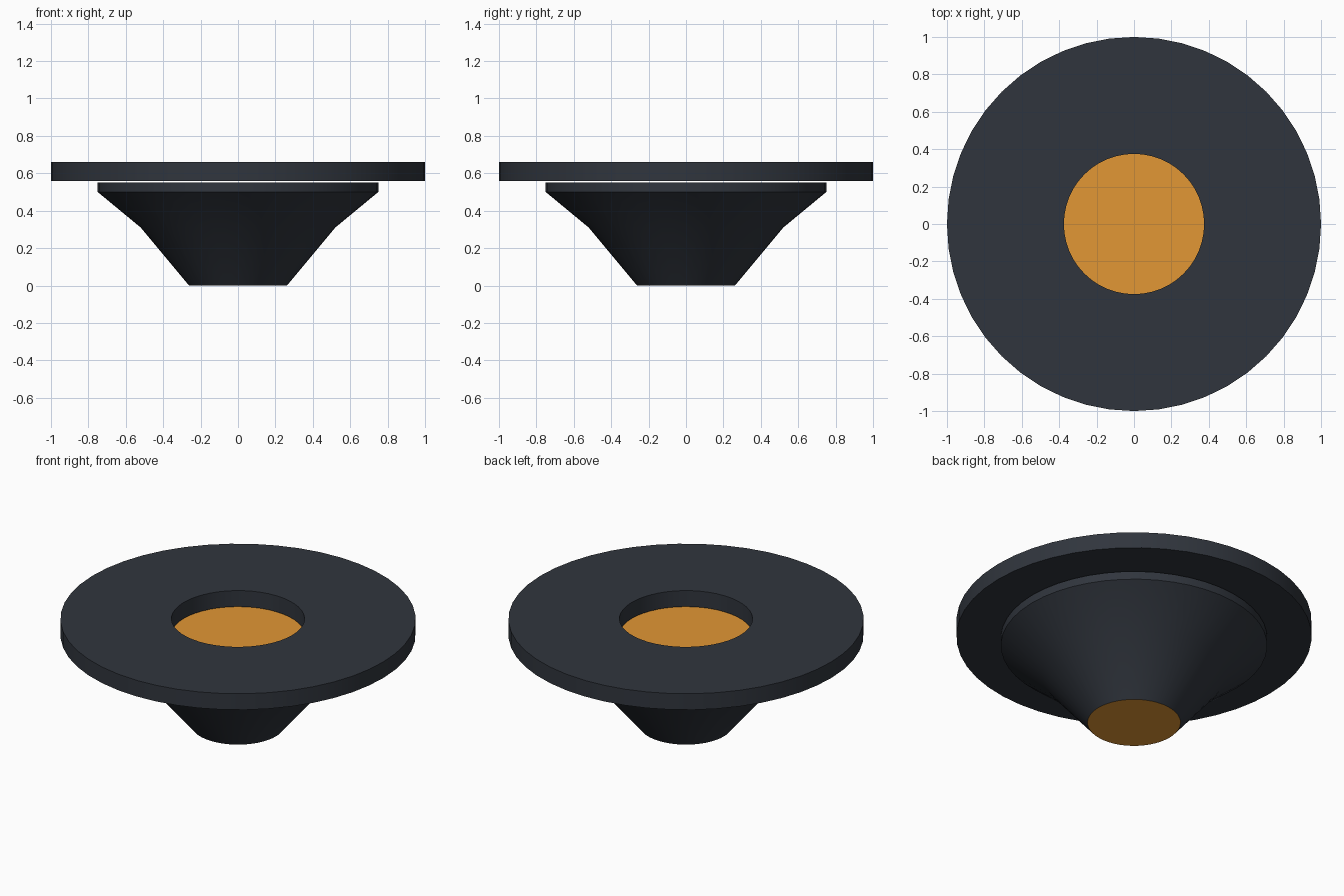
import bpy, bmesh, math

if "Cube" in bpy.data.objects:
    bpy.data.objects.remove(bpy.data.objects["Cube"])

SIDES = 48

def material(name, color):
    m = bpy.data.materials.new(name)
    m.diffuse_color = color
    m.use_nodes = True
    m.node_tree.nodes["Principled BSDF"].inputs["Base Color"].default_value = m.diffuse_color
    return m

dark = material("dark_metal", (0.03, 0.036, 0.047, 1))
amber = material("amber", (0.76, 0.31, 0.035, 1))

def lathe(name, profile, closed=False, caps=False):
    """Revolve (radius, z) points around z; caps use the second material."""
    bm = bmesh.new()
    rings = [[bm.verts.new((r * math.cos(2 * math.pi * i / SIDES),
                            r * math.sin(2 * math.pi * i / SIDES), z))
              for i in range(SIDES)] for r, z in profile]
    pairs = list(zip(rings, rings[1:]))
    if closed:
        pairs.append((rings[-1], rings[0]))
    for a, b in pairs:
        for i in range(SIDES):
            j = (i + 1) % SIDES
            bm.faces.new((a[i], a[j], b[j], b[i]))
    if caps:
        for ring in (rings[0][::-1], rings[-1]):
            bm.faces.new(ring).material_index = 1
    bmesh.ops.recalc_face_normals(bm, faces=bm.faces[:])
    mesh = bpy.data.meshes.new(name)
    bm.to_mesh(mesh)
    bm.free()
    mesh.materials.append(dark)
    if caps:
        mesh.materials.append(amber)
    ob = bpy.data.objects.new(name, mesh)
    bpy.context.collection.objects.link(ob)
    bpy.ops.object.select_all(action='DESELECT')
    ob.select_set(True)
    bpy.context.view_layer.objects.active = ob
    bpy.ops.object.shade_smooth_by_angle(angle=math.radians(30))
    return ob

# Tapered body with amber end faces
lathe("tapered_body", [(0.262, 0), (0.52, 0.31), (0.75, 0.5), (0.75, 0.55)], caps=True)

# Flat ring floating just above the body
lathe("top_ring", [(0.375, 0.56), (1, 0.56), (1, 0.66), (0.375, 0.66)], closed=True)
